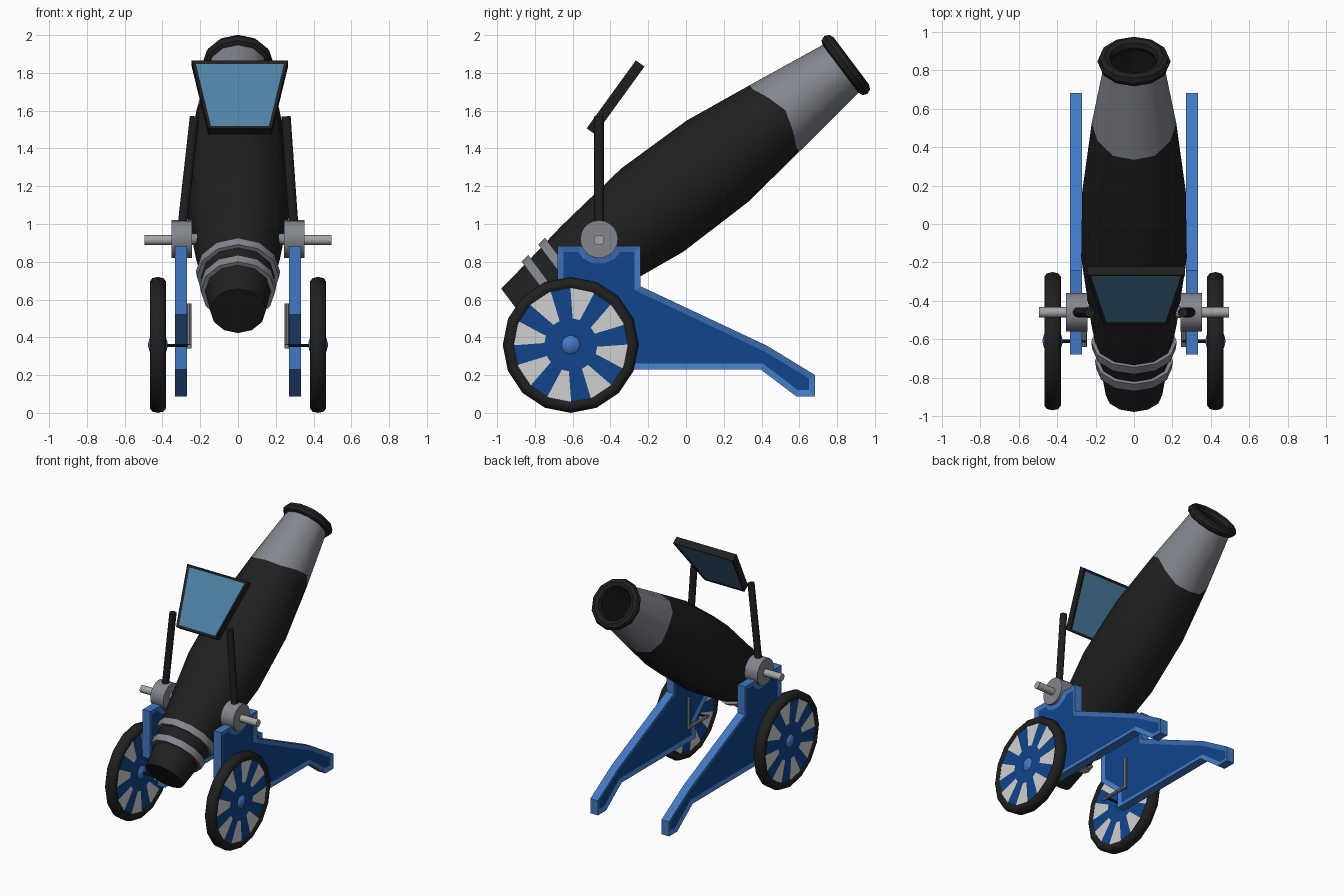
import bpy, bmesh, math
from mathutils import Matrix, Vector

if "Cube" in bpy.data.objects:
    bpy.data.objects.remove(bpy.data.objects["Cube"])


def mat(name, rgb):
    m = bpy.data.materials.new(name)
    m.diffuse_color = (*rgb, 1)
    m.use_nodes = True
    m.node_tree.nodes["Principled BSDF"].inputs["Base Color"].default_value = m.diffuse_color
    return m


BLACK = mat("black", (0.014, 0.014, 0.014))
STEEL = mat("steel grey", (0.23, 0.24, 0.27))
SILVER = mat("light silver", (0.38, 0.38, 0.38))
WHITE = mat("off white", (0.63, 0.63, 0.63))
LIGHT = mat("light blue", (0.055, 0.19, 0.55))
DARK = mat("dark blue", (0.005, 0.058, 0.26))
GLASS = mat("glass blue", (0.075, 0.22, 0.38))


def finish(name, bm, mats, smooth=None, matrix=None):
    bmesh.ops.recalc_face_normals(bm, faces=bm.faces)
    if matrix:
        bm.transform(matrix)
    me = bpy.data.meshes.new(name)
    bm.to_mesh(me)
    bm.free()
    for m in mats:
        me.materials.append(m)
    if smooth:
        me.polygons.foreach_set("use_smooth", [True] * len(me.polygons))
        me.set_sharp_from_angle(angle=math.radians(smooth))
    ob = bpy.data.objects.new(name, me)
    bpy.context.collection.objects.link(ob)
    return ob


def revolve(name, profile, n, mats, matrix, seg_mats=None, closed=False, smooth=40, shift=None):
    """Spin (height, radius) points about local z; shift maps (ring, angle) to extra height."""
    bm = bmesh.new()
    rings = []
    for i, (h, r) in enumerate(profile):
        ring = []
        for k in range(n):
            a = math.tau * k / n
            dz = shift(i, a) if shift else 0
            ring.append(bm.verts.new((r * math.cos(a), r * math.sin(a), h + dz)))
        rings.append(ring)
    pairs = list(zip(rings, rings[1:])) + ([(rings[-1], rings[0])] if closed else [])
    for i, (p, q) in enumerate(pairs):
        for k in range(n):
            f = bm.faces.new((p[k], p[(k + 1) % n], q[(k + 1) % n], q[k]))
            f.material_index = seg_mats[i] if seg_mats else 0
    if not closed:
        bm.faces.new(rings[0])
        bm.faces.new(rings[-1])
    return finish(name, bm, mats, smooth, matrix)


def rod(name, a, b, r, n, m):
    a, b = Vector(a), Vector(b)
    d = b - a
    mx = Matrix.Translation(a) @ d.to_track_quat('Z', 'Y').to_matrix().to_4x4()
    return revolve(name, [(0, r), (d.length, r)], n, [m], mx)


def circle(c, r, n=8):
    return [(c[0] + r[0] * math.cos(math.tau * k / n), c[1] + r[1] * math.sin(math.tau * k / n))
            for k in range(n)]


# Barrel, tilted about 37 degrees, with a hollow muzzle and a grey front sleeve
AXIS = Matrix.Translation((0, -0.89, 0.54)) @ Matrix.Rotation(-math.atan2(0.8, 0.6), 4, 'X')
revolve("barrel", [(0, .147), (.2, .178), (.45, .221), (.89, .275), (1.32, .27), (1.695, .22),
                   (2.16, .155), (2.16, .135), (1.75, .17)],
        12, [BLACK, STEEL], AXIS, [0, 0, 0, 0, 0, 1, 0, 0],
        shift=lambda i, a: .075 * math.cos(a) ** 4 if i == 5 else 0)
revolve("muzzle_ring", circle((2.17, .155), (.036, .036)), 12, [BLACK], AXIS, closed=True)
for i, (s, r) in enumerate([(.197, .2), (.322, .22)]):
    revolve(f"barrel_band_{i + 1}", [(s - .025, r - .04), (s - .025, r - .003), (s + .025, r + .003),
            (s + .025, r - .04)], 12, [STEEL], AXIS, closed=True)


def cheek(name, sx):
    """Carriage side plate with a trunnion notch and recessed dark panels."""
    notch = [(-.46 + .1 * math.cos(math.radians(a)), .92 + .1 * math.sin(math.radians(a)))
             for a in (202, 230, 256, 284, 310, 338)]
    outline = [(-.68, .883)] + notch + [(-.24, .883), (-.24, .67), (.43, .355), (.683, .2),
               (.683, .088), (.583, .088), (.395, .23), (-.5, .23), (-.5, .36), (-.68, .52)]
    bm = bmesh.new()
    face = bm.faces.new([bm.verts.new((.27, y, z)) for y, z in outline])
    ext = bmesh.ops.extrude_face_region(bm, geom=[face])
    bmesh.ops.translate(bm, vec=(.064, 0, 0),
                        verts=[v for v in ext["geom"] if isinstance(v, bmesh.types.BMVert)])
    bmesh.ops.recalc_face_normals(bm, faces=bm.faces)
    for f in [f for f in bm.faces if abs(f.normal.x) > .9]:
        bmesh.ops.inset_region(bm, faces=[f], thickness=.032, depth=-.01, use_even_offset=True)
        f.material_index = 1
    bmesh.ops.triangulate(bm, faces=[f for f in bm.faces if len(f.verts) > 4])
    finish(name, bm, [LIGHT, DARK], matrix=Matrix.Scale(sx, 4, (1, 0, 0)))


def wheel_disc(name, mx):
    """Eight dark spokes with pale tapered gaps, on both sides."""
    bm = bmesh.new()
    sides = []
    for h in (-.033, .033):
        out, inn = [], []
        for k in range(8):
            a = math.radians(45 * k + 78)
            for s in (-1, 1):
                for lst, r, w in ((out, .312, 12.5), (inn, .14, 8)):
                    t = a + s * math.radians(w)
                    lst.append(bm.verts.new((r * math.cos(t), r * math.sin(t), h)))
        for k in range(16):
            j = (k + 1) % 16
            bm.faces.new((out[k], out[j], inn[j], inn[k])).material_index = 1 - k % 2
        bm.faces.new(inn)
        sides.append(out)
    for k in range(16):
        j = (k + 1) % 16
        bm.faces.new((sides[0][k], sides[0][j], sides[1][j], sides[1][k]))
    finish(name, bm, [DARK, WHITE], matrix=mx)


for side, sx in (("left", -1), ("right", 1)):
    cheek(f"{side}_carriage_cheek", sx)

    # Wheel: local x runs along y, local y runs up, local z runs along x
    mx = Matrix(((0, 0, 1, sx * .424), (1, 0, 0, -.61), (0, 1, 0, .36), (0, 0, 0, 1)))
    wheel_disc(f"{side}_wheel_disc", mx)
    tire = [(.034, .302), (.043, .314), (.043, .335), (.03, .353), (0, .36)]
    tire += [(-h, r) for h, r in reversed(tire[:-1])]
    revolve(f"{side}_tire", tire, 16, [BLACK], mx, closed=True, smooth=50)
    hub = [(.052 * math.sin(t), .068 * math.cos(t)) for t in
           [math.radians(a) for a in (-82, -60, -30, 0, 30, 60, 82)]]
    revolve(f"{side}_hub", hub, 14, [LIGHT], mx)
    rod(f"{side}_axle", (sx * .25, -.61, .357), (sx * .42, -.61, .357), .009, 8, BLACK)

    # Bent grey handle on the inside of the cheek
    rod(f"{side}_handle_arm", (sx * .258, -.64, .352), (sx * .258, -.4, .352), .012, 8, STEEL)
    rod(f"{side}_handle_bar", (sx * .258, -.4, .342), (sx * .258, -.4, .58), .012, 8, STEEL)

    # Trunnion drum and its pin
    rod(f"{side}_trunnion", (sx * .243, -.46, .92), (sx * .353, -.46, .92), .1, 20, STEEL)
    rod(f"{side}_trunnion_collar", (sx * .2, -.46, .92), (sx * .25, -.46, .92), .03, 12, STEEL)
    rod(f"{side}_trunnion_pin", (sx * .34, -.46, .915), (sx * .495, -.46, .915), .027, 12, SILVER)

    # Shield post
    rod(f"{side}_shield_post", (sx * .295, -.46, .99), (.012 + sx * .242, -.46, 1.57), .026, 10, BLACK)

# Leaning trapezoid shield: black frame with glass inset on both faces
bm = bmesh.new()
up, nrm, mid = Vector((0, .587, .81)), Vector((0, -.81, .587)), Vector((.01, -.373, 1.67))
ring = [[bm.verts.new(mid + Vector((x, 0, 0)) + up * h + nrm * d)
         for x, h in ((-.168, -.222), (.168, -.222), (.255, .222), (-.255, .222))]
        for d in (-.028, .028)]
for r in ring:
    bm.faces.new(r)
for k in range(4):
    j = (k + 1) % 4
    bm.faces.new((ring[0][k], ring[0][j], ring[1][j], ring[1][k]))
bmesh.ops.recalc_face_normals(bm, faces=bm.faces)
for f in [f for f in bm.faces if abs(f.normal.dot(nrm)) > .9]:
    bmesh.ops.inset_region(bm, faces=[f], thickness=.018, depth=-.006, use_even_offset=True)
    f.material_index = 1
finish("shield", bm, [BLACK, GLASS])
